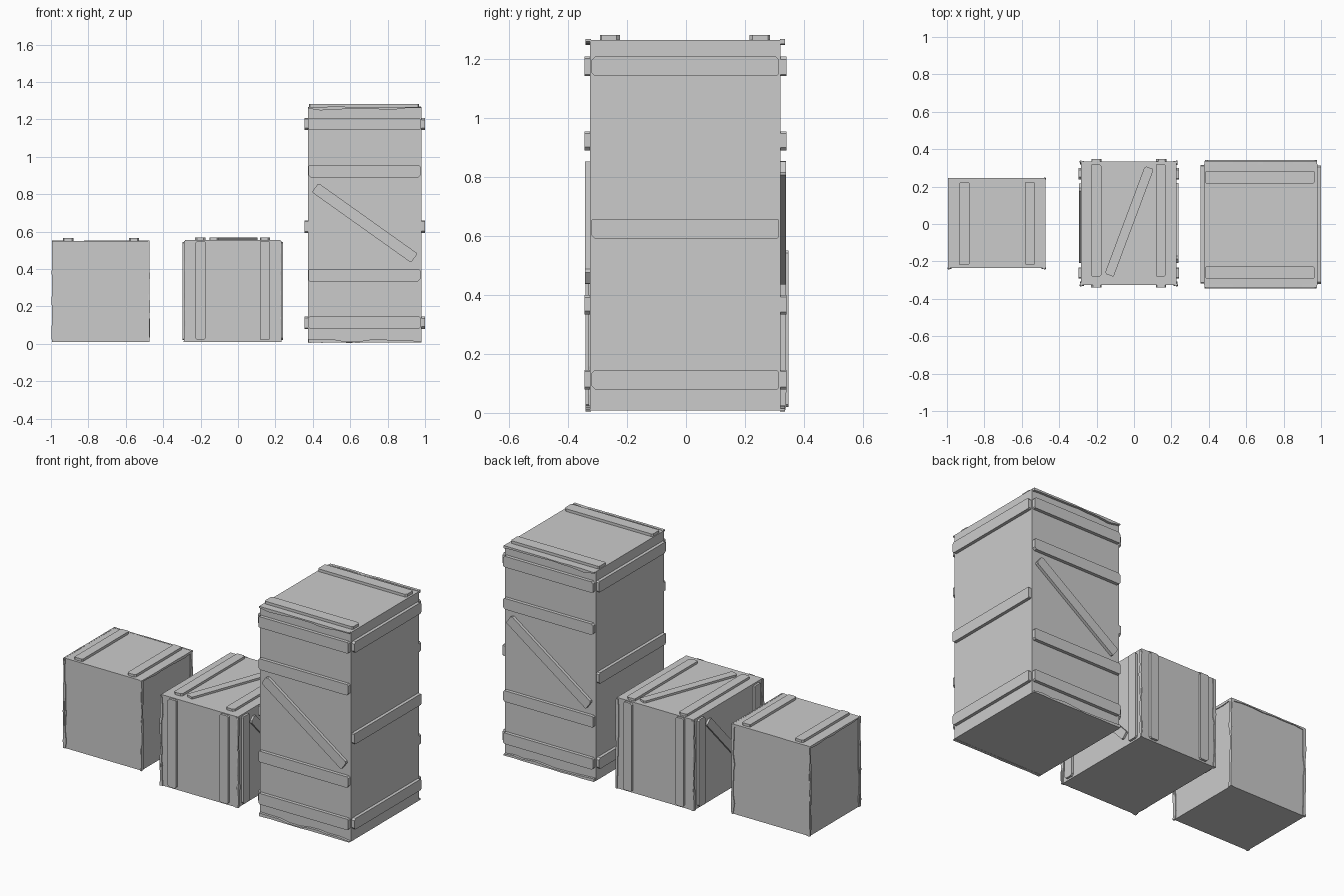
import bpy, bmesh, math, random
from mathutils import Vector

if "Cube" in bpy.data.objects:
    bpy.data.objects.remove(bpy.data.objects["Cube"])

random.seed(7)
X, Y, Z = Vector((1, 0, 0)), Vector((0, 1, 0)), Vector((0, 0, 1))


def finish(name, bm):
    bmesh.ops.recalc_face_normals(bm, faces=bm.faces)
    me = bpy.data.meshes.new(name)
    bm.to_mesh(me)
    bm.free()
    ob = bpy.data.objects.new(name, me)
    bpy.context.collection.objects.link(ob)
    return ob


def slab(name, frame, outline, thick):
    """Extrude a flat outline, given in face coordinates, out of a crate face."""
    o, u, v = frame
    n = u.cross(v)
    bm = bmesh.new()
    vs = [bm.verts.new(o + u * a + v * b - n * 0.003) for a, b in outline]
    f = bm.faces.new(vs)
    ext = bmesh.ops.extrude_face_region(bm, geom=[f])["geom"]
    bmesh.ops.translate(bm, vec=n * (thick + 0.003),
                        verts=[g for g in ext if isinstance(g, bmesh.types.BMVert)])
    return finish(name, bm)


def board(name, frame, p, q, width, thick):
    """Plank from p to q with worn, clipped corners."""
    p, q = Vector(p), Vector(q)
    d = (q - p).normalized()
    s = Vector((-d.y, d.x)) * width / 2
    c = [random.uniform(0.004, 0.012) for _ in range(4)]
    k = [s.normalized() * e for e in c]
    pts = [p - s + d * c[0], q - s - d * c[1], q - s + k[1], q + s - k[2],
           q + s - d * c[2], p + s + d * c[3], p + s - k[3], p - s + k[0]]
    slab(name, frame, pts, thick)


def splinter(name, frame, p, q, inward, steps, thick=0.005, out=0.008):
    """Ragged raised strip along an edge from p to q."""
    p, q, w = Vector(p), Vector(q), Vector(inward)
    ts = [(i + (random.uniform(-.35, .35) if 0 < i < steps else 0)) / steps
          for i in range(steps + 1)]
    outer = [p.lerp(q, t) - w * random.uniform(0, out) for t in ts]
    inner = [p.lerp(q, t) + w * random.uniform(0.004, 0.018) for t in ts]
    slab(name, frame, outer + inner[::-1], thick)


def crate(name, x0, x1, y0, y1, z0, z1):
    """Plain box body; returns one (origin, u, v) frame for each face."""
    bm = bmesh.new()
    bmesh.ops.create_cube(bm, size=1)
    cx, cy = (x0 + x1) / 2, (y0 + y1) / 2
    for v in bm.verts:
        v.co = Vector((cx + v.co.x * (x1 - x0), cy + v.co.y * (y1 - y0),
                       (z0 + z1) / 2 + v.co.z * (z1 - z0)))
    finish(name + "_body", bm)
    return {"front": (Vector((cx, y0, 0)), X, Z),
            "back": (Vector((cx, y1, 0)), -X, Z),
            "right": (Vector((x1, cy, 0)), Y, Z),
            "left": (Vector((x0, cy, 0)), -Y, Z),
            "top": (Vector((cx, cy, z1)), X, Y)}


# small crate: two lid battens and worn corners
f = crate("small_crate", -0.99, -0.478, -0.235, 0.24, 0.01, 0.55)
for i, u in enumerate((-0.174, 0.178)):
    board(f"small_lid_batten_{i}", f["top"], (u, -0.222), (u, 0.222), 0.055, 0.015)
for side, half in (("front", .256), ("back", .256), ("left", .2375), ("right", .2375)):
    for s in (-1, 1):
        splinter(f"small_{side}_worn_edge", f[side], (s * half, 0.01), (s * half, 0.55),
                 (-s, 0), 9)
for side in ("left", "right", "back"):
    h = .256 if side == "back" else .2375
    splinter(f"small_{side}_lid_edge", f[side], (-h, 0.55), (h, 0.55), (0, -1), 7, out=.002)

# middle crate: battens on every side, braces on lid and ends
f = crate("middle_crate", -0.283, 0.227, -0.326, 0.333, 0.01, 0.555)
for u in (-0.174, 0.172):
    board("middle_lid_batten", f["top"], (u, -0.287), (u, 0.317), 0.055, 0.014)
    for side in ("front", "back"):
        board(f"middle_{side}_batten", f[side], (u, 0.02), (u, 0.55), 0.055, 0.014)
board("middle_lid_brace", f["top"], (-0.105, -0.277), (0.11, 0.298), 0.05, 0.012)
for side in ("left", "right"):
    for s in (-1, 1):
        board(f"middle_{side}_batten", f[side], (s * 0.265, 0.02), (s * 0.265, 0.545),
              0.06, 0.013)
    board(f"middle_{side}_brace", f[side], (-0.2, 0.5), (0.2, 0.07), 0.05, 0.012)
for side, half in (("front", .255), ("back", .255), ("left", .3295), ("right", .3295)):
    for s in (-1, 1):
        splinter(f"middle_{side}_worn_edge", f[side], (s * half, 0.01), (s * half, 0.55),
                 (-s, 0), 10)

# tall crate: horizontal battens, diagonal braces front and back
f = crate("tall_crate", 0.375, 0.98, -0.325, 0.321, 0.008, 1.265)
for side in ("front", "back"):
    for z in (0.113, 0.367, 0.922, 1.175):
        board(f"tall_{side}_batten", f[side], (-0.3, z), (0.297, z), 0.066, 0.02)
    board(f"tall_{side}_brace", f[side], (-0.265, 0.835), (0.265, 0.458), 0.06, 0.018)
    for z, w in ((0.008, 1), (1.265, -1)):
        splinter(f"tall_{side}_worn_edge", f[side], (-0.3, z), (0.3, z), (0, w), 9,
                 thick=0.015, out=0.003)
for side in ("left", "right"):
    for z in (0.113, 0.625, 1.175):
        board(f"tall_{side}_batten", f[side], (-0.318, z), (0.316, z), 0.066, 0.019)
for v in (-0.256, 0.252):
    board("tall_lid_batten", f["top"], (-0.298, v), (0.29, v), 0.068, 0.016)
